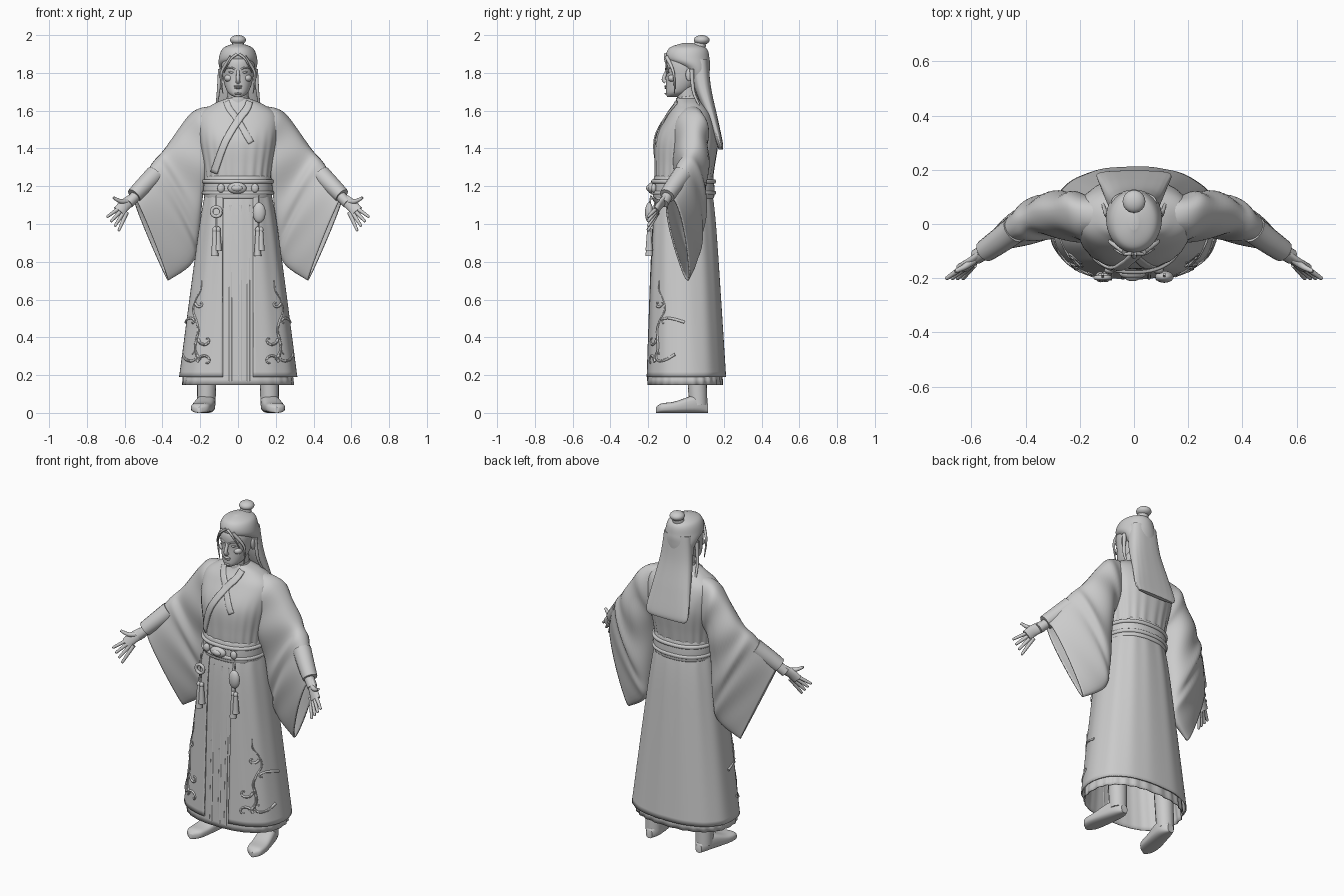
import bpy, bmesh, math
from math import sin, cos, pi
from mathutils import Vector, Matrix, Euler

cube = bpy.data.objects.get("Cube")
if cube:
    bpy.data.objects.remove(cube)

COLOUR = (.6, .6, .6, 1)
grey = bpy.data.materials.new("plain grey")
grey.use_nodes = True
grey.diffuse_color = COLOUR
grey.node_tree.nodes["Principled BSDF"].inputs["Base Color"].default_value = COLOUR


def finish(name, bm, mirror=False, cloth=0):
    bmesh.ops.recalc_face_normals(bm, faces=bm.faces)
    mesh = bpy.data.meshes.new(name)
    bm.to_mesh(mesh)
    bm.free()
    part = bpy.data.objects.new(name, mesh)
    bpy.context.collection.objects.link(part)
    mesh.materials.append(grey)
    if cloth:
        part.modifiers.new("cloth", "SOLIDIFY").thickness = cloth
    if mirror:
        part.modifiers.new("mirror", "MIRROR").use_mirror_merge = False
    bpy.ops.object.select_all(action="DESELECT")
    part.select_set(True)
    bpy.context.view_layer.objects.active = part
    bpy.ops.object.shade_smooth_by_angle(angle=pi / 4)


def loft(name, rings, closed=True, caps=True, **options):
    bm = bmesh.new()
    rows = [[bm.verts.new(point) for point in ring] for ring in rings]
    count = len(rows[0])
    for low, high in zip(rows, rows[1:]):
        for i in range(count if closed else count - 1):
            j = (i + 1) % count
            bm.faces.new((low[i], low[j], high[j], high[i]))
    if closed and caps:
        bm.faces.new(rows[0])
        bm.faces.new(rows[-1])
    finish(name, bm, **options)


def steps(count):
    return [i / count for i in range(count + 1)]


def turn(count):
    return [2 * pi * i / count for i in range(count)]


def spline(keys, t):
    """Smooth curve through rows of numbers, t from 0 to 1."""
    last = len(keys) - 1
    i = min(int(t * last), last - 1)
    u = t * last - i
    before, start, end, after = (Vector(keys[max(0, min(last, i + d))]) for d in (-1, 0, 1, 2))
    ease = u * u * (3 - 2 * u)
    pull_in, pull_out = (end - before) / 2, (after - start) / 2
    return start * (1 - ease) + end * ease + pull_in * u * (1 - u) ** 2 - pull_out * u * u * (1 - u)


def tube(name, path, thick, taper=1, flat=1, sides=16, **options):
    """Round bar along a path, its end radius scaled by taper."""
    stops = steps(8 * len(path))
    points = [spline(path, t) for t in stops]
    rings = []
    for i, t in enumerate(stops):
        along = (points[min(i + 1, len(points) - 1)] - points[max(i - 1, 0)]).normalized()
        side = along.cross(Vector((0, 1, 0))).normalized()
        depth = along.cross(side) * flat
        radius = thick * (1 + (taper - 1) * t)
        rings.append([points[i] + (side * cos(a) + depth * sin(a)) * radius for a in turn(sides)])
    loft(name, rings, **options)


def ball(name, place, size, tilt=(0, 0, 0), **options):
    bm = bmesh.new()
    bmesh.ops.create_uvsphere(bm, u_segments=24, v_segments=16, radius=1)
    bm.transform(Matrix.LocRotScale(Vector(place), Euler(tilt), Vector(size)))
    finish(name, bm, **options)


def power(value, exponent):
    return math.copysign(abs(value) ** exponent, value)


BOXY = .85


def around(row, angle, grow=1, boxy=BOXY):
    """Point on a ring of height, half width, front y, back y; angle 0 is the front."""
    z, wide, front, back = row
    middle, deep = (front + back) / 2, (back - front) / 2
    return Vector((wide * grow * power(sin(angle), boxy), middle - deep * grow * power(cos(angle), boxy), z))


def flat_fold(angle, t):
    return 0


def body(name, keys, fold=flat_fold, boxy=BOXY, **options):
    loft(name, [[around(spline(keys, t), a, 1 + fold(a, t), boxy) for a in turn(128)]
                for t in steps(32)], **options)


def front_y(keys, x, z):
    row = min((spline(keys, t) for t in steps(80)), key=lambda r: abs(r[0] - z))
    reach = min(1, abs(x) / row[1])
    return around(row, math.asin(reach ** (1 / BOXY)))[1]


# Robe body, gathered at the waist
TORSO = [(1.17, .17, -.16, .13), (1.3, .185, -.165, .15), (1.45, .21, -.16, .17),
         (1.57, .21, -.1, .14), (1.63, .14, -.06, .1), (1.665, .06, -.045, .06)]


def gathers(angle, t):
    return .02 * max(0, 1 - 2 * t) * sin(22 * angle)


body("robe_torso", TORSO, gathers)

# Skirts: an inner layer, and an outer layer open at the front
SKIRT = [(1.18, .17, -.165, .135), (.95, .21, -.185, .16), (.19, .31, -.21, .21)]
INNER = [(z * 1.04 - .05, wide * .96, front * .98, back * .93) for z, wide, front, back in SKIRT]


def inner_folds(angle, t):
    return (.004 + .014 * t * sin(angle / 2) ** 2) * sin(26 * angle) - .01


def outer_folds(angle, t):
    return .012 * sin(13 * angle + sin(2 * angle)) * min(1, 4 * t) * (1 - .7 * t)


body("inner_skirt", INNER, inner_folds, caps=False, cloth=.005)
rings = []
for t in steps(32):
    row = spline(SKIRT, t)
    slit = math.asin((.08 / row[1]) ** (1 / BOXY))
    angles = [slit + (pi - slit) * 2 * s for s in steps(128)]
    rings.append([around(row, a, 1.01 + outer_folds(a, t)) for a in angles])
loft("outer_skirt", rings, closed=False, cloth=.008)
for x in (-.04, .015, .055):
    tube("panel_pleat", [(x, front_y(INNER, x, z) + .004, z) for z in (1.1, .6, .17)], .008, flat=.6)

# Sash, cords and buckle
SASH = [(1.135, .175, -.17, .145), (1.255, .172, -.165, .14)]


def sash_bulge(angle, t):
    return .05 * sin(pi * t) ** .5


def cord_bulge(angle, t):
    return .06 + .03 * sin(pi * t)


body("sash", SASH, sash_bulge)
for z in (1.155, 1.215):
    body("sash_cord", [(z + lift, *SASH[0][1:]) for lift in (0, .02)], cord_bulge)
ball("buckle", (-.005, -.182, 1.19), (.05, .022, .03))
ball("buckle_stone", (-.005, -.195, 1.19), (.03, .016, .018))
ball("sash_studs", (.09, -.17, 1.19), (.02, .014, .024), mirror=True)


# Crossed collar bands lying on the chest
def band(name, path, side, width, lift):
    rows = []
    for t in steps(24):
        centre = spline(path, t)
        along = (spline(path, min(1, t + .02)) - spline(path, max(0, t - .02))).normalized()
        across = Vector((-along.y, along.x)) * width
        row = [centre + across * (s - .5) for s in steps(4)]
        rows.append([(side * p.x, front_y(TORSO, p.x, p.y) - lift, p.y) for p in row])
    loft(name, rows, closed=False, cloth=.01)


LAPEL = [(.062, 1.65), (.045, 1.61), (0, 1.55), (-.07, 1.43), (-.13, 1.27)]
band("under_collar", LAPEL[:-1], -1, .032, .006)
band("over_collar", LAPEL, 1, .036, .012)
tube("neck_collar", [(0, .012, 1.63), (0, .006, 1.675)], .068, .85, sides=32, caps=False, cloth=.008)

# Wide hanging sleeves: upper edge, lower edge, half thickness
SLEEVE = [(.13, .03, 1.625, .14, .02, 1.32, .08), (.24, .03, 1.59, .18, .02, 1.24, .1),
          (.38, .02, 1.405, .215, .045, .92, .085), (.46, -.02, 1.31, .245, .04, .79, .08),
          (.55, -.085, 1.14, .37, .01, .7, .05)]
rings = []
for t in steps(40):
    *edges, thick = spline(SLEEVE, t)
    upper, lower = Vector(edges[:3]), Vector(edges[3:])
    ring = []
    for a in turn(40):
        drop = (1 - cos(a)) / 2
        crease = 1 + .1 * sin(30 * t + 7 * drop) * sin(pi * t)
        out = thick * power(sin(a), .8) * (1 - .45 * drop * t) * crease
        ring.append(upper.lerp(lower, drop) + Vector((out / 3, out, 0)))
    rings.append(ring)
loft("sleeves", rings, caps=False, cloth=.008, mirror=True)
tube("wrist_cuffs", [(.44, -.02, 1.26), (.5, -.065, 1.2), (.55, -.1, 1.15)], .052, .8, mirror=True)

# Hands with spread fingers
tube("wrists", [(.52, -.085, 1.17), (.58, -.12, 1.11)], .028, mirror=True)
tube("palms", [(.56, -.11, 1.13), (.6, -.14, 1.1), (.63, -.16, 1.065)], .03, 1.1, flat=.5, mirror=True)
for k in range(4):
    base = Vector((.62 - .01 * k, -.15, 1.09 - .01 * k))
    tip = Vector((.69 - .02 * k, -.2, 1.04 - .024 * k))
    tube("fingers", [base, tip], .012, .6, mirror=True)
    ball("fingertips", tip, [.007] * 3, mirror=True)
tube("thumbs", [(.575, -.12, 1.12), (.62, -.155, 1.12), (.66, -.175, 1.14)], .017, .4, mirror=True)

# Legs and shoes
tube("legs", [(.16, .04, .6), (.168, .065, .04)], .06, .8, mirror=True)
# Shoe sections: y, centre x, half width, height
SHOE = [(.116, .165, .02, .05), (.06, .167, .047, .095), (-.06, .19, .054, .06),
        (-.13, .2, .046, .05), (-.158, .205, .012, .03)]
rings = []
for t in steps(24):
    y, centre, wide, tall = spline(SHOE, t)
    rings.append([(centre + wide * power(cos(a), .75), y, tall * (1 + power(sin(a), .65)) / 2)
                  for a in turn(28)])
loft("shoes", rings, mirror=True)

# Neck, head and face
tube("neck", [(0, .02, 1.6), (0, 0, 1.74)], .056, sides=24)
HEAD = [(1.672, .018, -.1, -.045), (1.7, .056, -.106, .02), (1.78, .081, -.104, .085),
        (1.87, .083, -.104, .1), (1.94, .03, -.04, .05)]
body("head", HEAD, boxy=.95)
tube("nose", [(0, -.1, 1.815), (0, -.118, 1.768), (0, -.106, 1.752)], .008, 1.6)
for name, z, wide in (("upper_lip", 1.729, .024), ("lower_lip", 1.72, .019), ("chin", 1.69, .02)):
    ball(name, (0, -.105, z), (wide, .009, wide / 4))
ball("eyes", (.034, -.094, 1.803), (.017, .008, .006), (0, -.1, .25), mirror=True)
tube("brows", [(.014, -.106, 1.818), (.036, -.103, 1.828), (.062, -.084, 1.824)], .005, .6, mirror=True)
ball("cheeks", (.048, -.07, 1.772), (.025, .026, .02), mirror=True)
ball("ears", (.088, .018, 1.79), (.01, .02, .034), mirror=True)

# Hair cap, topknot, long back hair and loose locks
HAIR = [(1.76, .08, .02, .122), (1.82, .097, -.02, .126), (1.87, .102, -.1, .125),
        (1.93, .08, -.09, .108), (1.957, .016, -.02, .04)]
body("hair_cap", HAIR, boxy=1)
tube("topknot_band", [(0, .068, 1.93), (0, .078, 1.96)], .036, .8)
ball("topknot", (0, .083, 1.974), (.042, .042, .026))
MANE = [(1.87, .085, .02, .118), (1.72, .1, .045, .133), (1.56, .122, .11, .168),
        (1.43, .138, .16, .195), (1.395, .12, .172, .195)]


def strands(angle, t):
    return .006 * t * sin(18 * angle)


body("long_hair", MANE, strands, .75)
tube("side_locks", [(.035, -.102, 1.885), (.088, -.066, 1.8), (.08, -.06, 1.69)], .011, .2, mirror=True)
tube("forelocks", [(.005, -.108, 1.9), (.04, -.11, 1.87), (.075, -.092, 1.8)], .008, .3, mirror=True)
tube("shoulder_locks", [(.094, .03, 1.82), (.104, .04, 1.7), (.115, .075, 1.62)], .012, .4, mirror=True)


# Hanging ornaments on cords
def tassel(x, top, length):
    ball("tassel_knot", (x, -.195, top), (.013, .013, .016))
    tube("tassel", [(x, -.195, top), (x, -.195, top - length)], .01, 2)


def cord(x, top, bottom):
    tube("cord", [(x, -.185, top), (x, -.195, bottom)], .005)


for x in (-.115, .112):
    cord(x, 1.15, 1.09)
    cord(x, 1.04, .96)
    tassel(x - .008, .97, .14)
    tassel(x + .01, .97, .11)
loop = [(-.115 + .025 * cos(a), -.198, 1.065 + .025 * sin(a)) for a in turn(24)]
tube("ring_pendant", loop + loop[:1], .009, caps=False)
ball("pouch", (.112, -.195, 1.06), (.034, .022, .054))


# Embroidered scrolls near the hem
def stitch(points):
    path = [(x, front_y(SKIRT, x, z) - .003, z) for x, z in points]
    tube("embroidery", path, .008, .4, sides=8, mirror=True)


stitch([(.2 + .1 * t * (1 - t) + .015 * sin(12 * t), .28 + .42 * t) for t in steps(8)])
for x, z, size, spin in ((.17, .27, .045, 5), (.24, .31, .05, -5), (.17, .39, .04, -5),
                         (.245, .48, .03, 5), (.2, .58, .025, -5)):
    stitch([(x + size * (1 - t) * cos(spin * t), z + size * (1 - t) * sin(spin * t)) for t in steps(8)])
